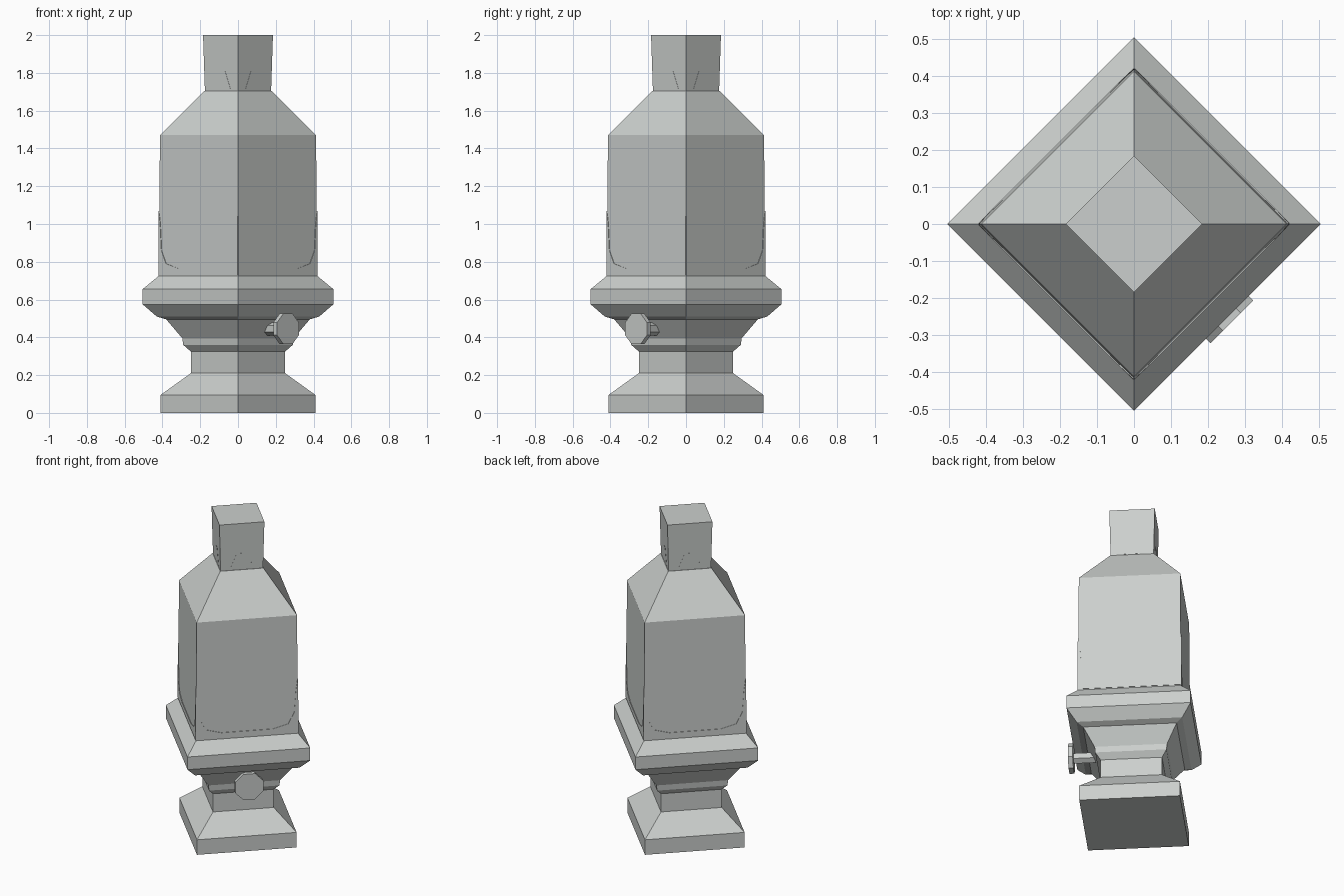
import bpy, bmesh, math
from mathutils import Vector

cube = bpy.data.objects.get("Cube")
if cube:
    bpy.data.objects.remove(cube)

grey = bpy.data.materials.new("pale_grey_metal")
grey.use_nodes = True
colour = (0.60, 0.625, 0.61, 1)
grey.diffuse_color = colour
grey.node_tree.nodes["Principled BSDF"].inputs["Base Color"].default_value = colour


def finish(name, bm):
    bmesh.ops.recalc_face_normals(bm, faces=bm.faces[:])
    mesh = bpy.data.meshes.new(name)
    bm.to_mesh(mesh)
    bm.free()
    mesh.materials.append(grey)
    obj = bpy.data.objects.new(name, mesh)
    bpy.context.collection.objects.link(obj)
    return obj


def skin(bm, rings):
    """Join rings of points into a closed flat-faced solid."""
    rings = [[bm.verts.new(p) for p in ring] for ring in rings]
    n = len(rings[0])
    for a, b in zip(rings, rings[1:]):
        for i in range(n):
            j = (i + 1) % n
            bm.faces.new((a[i], a[j], b[j], b[i]))
    bm.faces.new(rings[0])
    bm.faces.new(rings[-1])


def square_turn(name, profile):
    """Four-sided turned part with its corners on the x and y axes."""
    bm = bmesh.new()
    skin(bm, [[(r, 0, z), (0, r, z), (-r, 0, z), (0, -r, z)] for r, z in profile])
    return finish(name, bm)


def on_face(side, u, z, depth):
    """Point on one of the four diagonal sides."""
    a = math.radians(45 + 90 * side)
    out, along = Vector((math.cos(a), math.sin(a), 0)), Vector((-math.sin(a), math.cos(a), 0))
    return out * depth + along * u + Vector((0, 0, z))


def plates(name, outline, depth_at, thick=0.003):
    """The same thin plate laid on all four sides."""
    bm = bmesh.new()
    for side in range(4):
        skin(bm, [[on_face(side, u, z, depth_at(z) + d) for u, z in outline]
                  for d in (-0.002, thick)])
    return finish(name, bm)


# Stacked body of the lamp
square_turn("foot", [(0.41, 0), (0.41, 0.095), (0.25, 0.21), (0.25, 0.325)])
square_turn("fuel_bowl", [(0.25, 0.325), (0.29, 0.36), (0.295, 0.395), (0.38, 0.495),
                          (0.43, 0.51), (0.505, 0.575), (0.505, 0.655), (0.42, 0.725)])
square_turn("glass_body", [(0.42, 0.725), (0.413, 1.47), (0.178, 1.705)])
square_turn("chimney", [(0.175, 1.70), (0.185, 2.0)])

# Raised rim low on the glass and vents on the chimney
half = [(0.296, 0.73), (0.296, 1.07), (0.285, 1.0), (0.275, 0.86), (0.24, 0.79), (0.15, 0.765)]
plates("glass_rim", half + [(-u, z) for u, z in reversed(half)],
       lambda z: (0.42 - 0.0094 * (z - 0.725)) / math.sqrt(2))
plates("chimney_vents", [(-0.07, 1.71), (-0.03, 1.81), (0.03, 1.81), (0.07, 1.71)],
       lambda z: (0.175 + (z - 1.7) / 30) / math.sqrt(2), 0.001)


# Wick knob and stem on the front left side
def knob_part(name, sides, radius, inner, outer):
    bm = bmesh.new()
    angles = [2 * math.pi * (i + 0.5) / sides for i in range(sides)]
    skin(bm, [[on_face(3, radius * math.cos(a), 0.445 + radius * math.sin(a), d)
               for a in angles] for d in (inner, outer)])
    return finish(name, bm)


knob_part("knob_stem", 6, 0.034, 0.18, 0.355)
knob_part("wick_knob", 8, 0.088, 0.346, 0.374)
